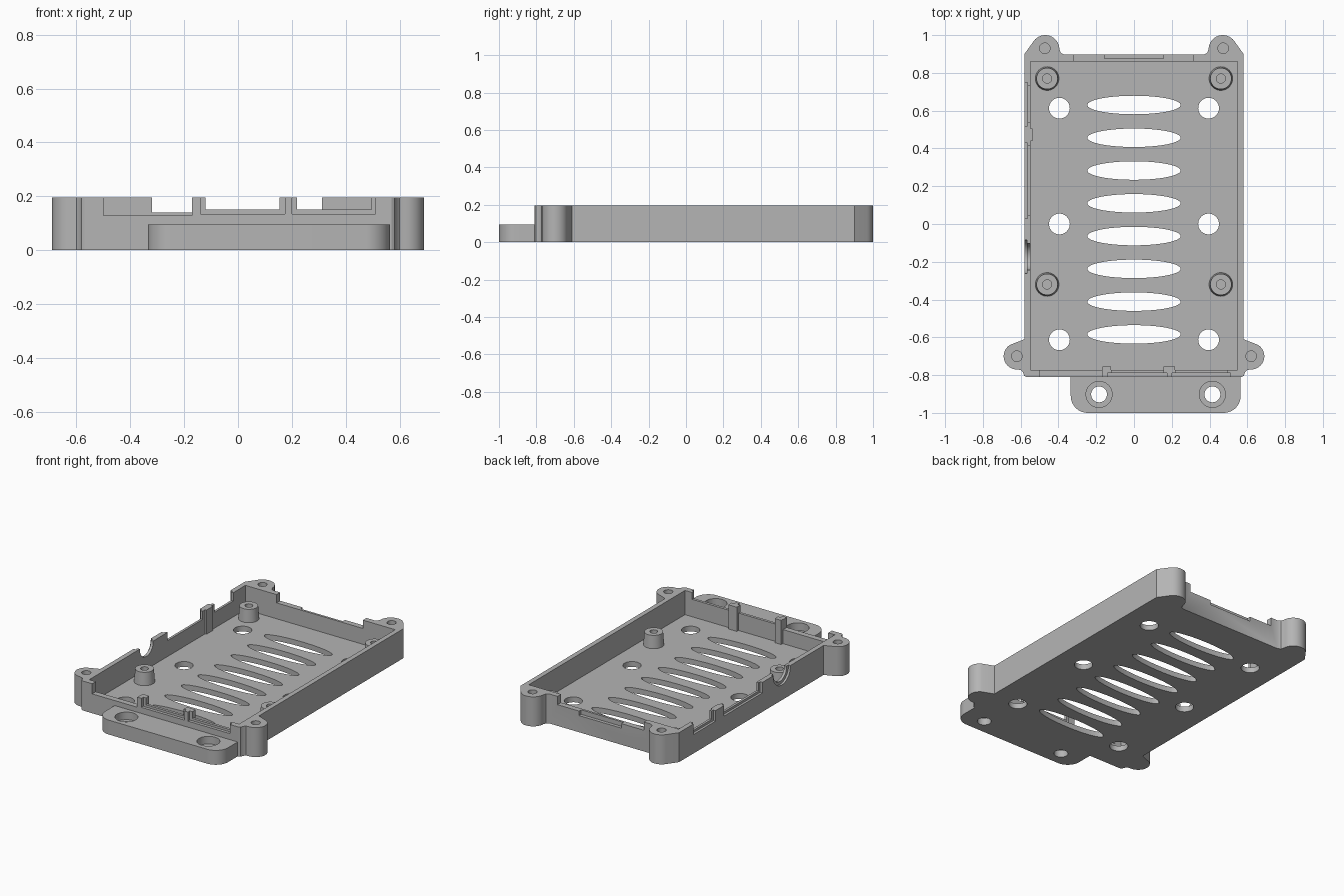
import bpy, bmesh, math
from mathutils import Matrix

cube = bpy.data.objects.get("Cube")
if cube:
    bpy.data.objects.remove(cube, do_unlink=True)

H = 0.195        # wall height
FLOOR = 0.035    # floor thickness

grey = bpy.data.materials.new("plain grey")
grey.use_nodes = True
grey.diffuse_color = (0.46, 0.46, 0.46, 1)
grey.node_tree.nodes["Principled BSDF"].inputs["Base Color"].default_value = grey.diffuse_color


def finish(bm, name):
    bmesh.ops.recalc_face_normals(bm, faces=bm.faces)
    mesh = bpy.data.meshes.new(name)
    bm.to_mesh(mesh)
    bm.free()
    mesh.materials.append(grey)
    obj = bpy.data.objects.new(name, mesh)
    bpy.context.collection.objects.link(obj)
    return obj


def prism(name, points, z0, z1):
    bm = bmesh.new()
    face = bm.faces.new([bm.verts.new((x, y, z0)) for x, y in points])
    top = bmesh.ops.extrude_face_region(bm, geom=[face])["geom"]
    bmesh.ops.translate(bm, vec=(0, 0, z1 - z0),
                        verts=[v for v in top if isinstance(v, bmesh.types.BMVert)])
    return finish(bm, name)


def box(name, x0, x1, y0, y1, z0, z1):
    return prism(name, [(x0, y0), (x1, y0), (x1, y1), (x0, y1)], z0, z1)


def arc(cx, cy, r, a0, a1, n, ry=None):
    angles = [math.radians(a0 + (a1 - a0) * i / n) for i in range(n + 1)]
    return [(cx + r * math.cos(a), cy + (ry or r) * math.sin(a)) for a in angles]


def disc(name, cx, cy, r, z0, z1, n=40, ry=None):
    return prism(name, arc(cx, cy, r, 0, 360, n, ry)[:-1], z0, z1)


def lathe(name, profile, x, y):
    bm = bmesh.new()
    verts = [bm.verts.new((r, 0, z)) for r, z in profile]
    edges = [bm.edges.new(pair) for pair in zip(verts, verts[1:])]
    bmesh.ops.spin(bm, geom=verts + edges, axis=(0, 0, 1), cent=(0, 0, 0),
                   angle=math.tau, steps=40)
    bmesh.ops.remove_doubles(bm, verts=bm.verts, dist=0.0005)
    bmesh.ops.translate(bm, verts=bm.verts, vec=(x, y, 0))
    return finish(bm, name)


def cut(target, cutter):
    mod = target.modifiers.new("cut", "BOOLEAN")
    mod.operation = "DIFFERENCE"
    mod.solver = "EXACT"
    mod.object = cutter
    bpy.context.view_layer.objects.active = target
    bpy.ops.object.modifier_apply(modifier=mod.name)
    bpy.data.objects.remove(cutter, do_unlink=True)


def cut_box(target, *size):
    cut(target, box("cutter", *size))


# Tray body with four screw ears
half = [(0.57, -0.81), (0.582, -0.803), (0.588, -0.785), (0.6, -0.773)]
half += arc(0.62, -0.70, 0.07, -90, 60, 16)
half += [(0.58, -0.61), (0.58, 0.90)]
half += arc(0.47, 0.925, 0.075, 35, 180, 16)
half += [(0.388, 0.907), (0.37, 0.897)]
tray = prism("tray", half + [(-x, y) for x, y in reversed(half)], 0, H)
cut_box(tray, -0.548, 0.548, -0.772, 0.86, FLOOR, 0.3)

# Floor vents and round holes
for i in range(8):
    cut(tray, disc("cutter", 0, 0.63 - 0.1735 * i, 0.247, -0.1, 0.1, 56, 0.049))
for side in (-1, 1):
    for y in (-0.613, 0, 0.613):
        cut(tray, disc("cutter", side * 0.395, y, 0.055, -0.1, 0.1))
    # Blind screw holes in the ears
    for x, y in ((0.472, 0.93), (0.62, -0.70)):
        cut(tray, disc("cutter", side * x, y, 0.028, 0.05, 0.3, 24))

# Front port openings, two of them with a wider outer recess
cut_box(tray, -0.5, -0.17, -0.9, -0.7, 0.128, 0.3)
for x0, x1, r0, r1 in ((-0.12, 0.155, -0.14, 0.175), (0.22, 0.495, 0.2, 0.51)):
    cut_box(tray, x0, x1, -0.9, -0.7, 0.15, 0.3)
    cut_box(tray, r0, r1, -0.9, -0.79, 0.135, 0.3)

# Back opening with a card slot recess
cut_box(tray, -0.32, 0.312, 0.82, 0.95, 0.14, 0.3)
cut_box(tray, -0.155, 0.155, 0.875, 0.95, 0.11, 0.3)

# Side port openings with outer recesses
for y0, y1 in ((0.52, 0.75), (0.03, 0.43)):
    cut_box(tray, -0.7, -0.5, y0 + 0.017, y1 - 0.017, 0.14, 0.3)
    cut_box(tray, -0.7, -0.564, y0, y1, 0.125, 0.3)

# Round side jack notch, counterbored from outside
for radius, x0, x1 in ((0.07, -0.7, -0.5), (0.09, -0.7, -0.566)):
    plug = disc("cutter", 0, 0, radius, x0, x1)
    plug.data.transform(Matrix.Translation((0, -0.173, H - 0.005))
                        @ Matrix.Rotation(math.pi / 2, 4, "Y"))
    cut(tray, plug)

# Front mounting tab with counterbored holes
tab_outline = arc(-0.245, -0.91, 0.09, 180, 270, 10) + arc(0.475, -0.91, 0.09, 270, 360, 10)
tab_outline += [(0.565, -0.795), (-0.335, -0.795)]
tab = prism("mounting_tab", tab_outline, 0, 0.095)
for x in (-0.185, 0.415):
    cut(tab, disc("cutter", x, -0.902, 0.042, -0.1, 0.2))
    cut(tab, disc("cutter", x, -0.902, 0.069, 0.045, 0.2))

# Board standoffs
parts = [tray, tab]
post = [(0, 0.03), (0.063, 0.03), (0.056, 0.12), (0.024, 0.12), (0.024, 0.05), (0, 0.05)]
for x in (-0.46, 0.46):
    for y in (-0.32, 0.77):
        parts.append(lathe("standoff", post, x, y))

# Ribs on the inner faces of the port dividers
box("front_rib", -0.168, -0.122, -0.775, -0.755, 0.03, H)
box("front_rib", 0.157, 0.218, -0.775, -0.755, 0.03, H)
box("side_rib", -0.55, -0.538, 0.44, 0.505, 0.03, H)

# Smooth shading on rounded parts, sharp edges kept
for obj in parts:
    bpy.ops.object.select_all(action="DESELECT")
    obj.select_set(True)
    bpy.context.view_layer.objects.active = obj
    bpy.ops.object.shade_smooth_by_angle(angle=math.radians(30))
